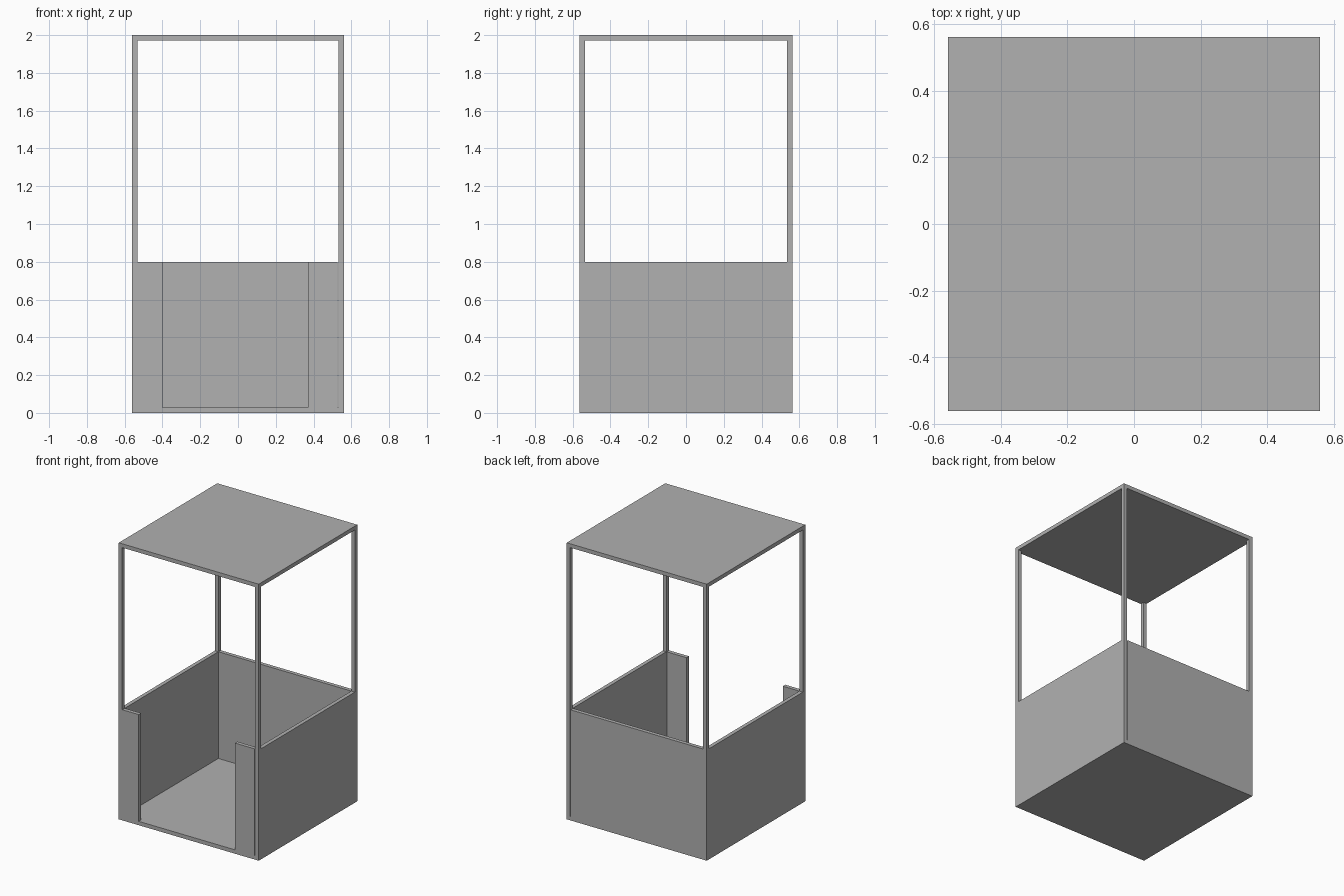
import bpy

cube = bpy.data.objects.get("Cube")
if cube:
    bpy.data.objects.remove(cube, do_unlink=True)

X, Y, H = 0.56, 0.563, 2.0      # half width, half depth, height
T = 0.028                       # panel and post thickness
RAIL = 0.8                      # top of the low walls
GAP = 0.004                     # slit beside the left posts

grey = bpy.data.materials.new("plain grey")
grey.use_nodes = True
grey.diffuse_color = (0.44, 0.44, 0.44, 1)
grey.node_tree.nodes["Principled BSDF"].inputs["Base Color"].default_value = (0.44, 0.44, 0.44, 1)


def box(name, low, high):
    """Box between two opposite corners."""
    centre = [(a + b) / 2 for a, b in zip(low, high)]
    bpy.ops.mesh.primitive_cube_add(size=1, location=centre)
    ob = bpy.context.object
    ob.name = name
    ob.scale = [b - a for a, b in zip(low, high)]
    bpy.ops.object.transform_apply(location=False, rotation=False, scale=True)
    ob.data.materials.append(grey)
    return ob


# Floor and roof
box("floor", (-X, -Y, 0), (X, Y, T))
box("roof", (-X, -Y, H - T), (X, Y, H))

# Side walls, with corner posts rising from them to the roof
for side, x in (("right", -X), ("left", X - T)):
    box(side + "_wall", (x, -Y, T), (x + T, Y, RAIL))
    for end, y in (("front", -Y), ("back", Y - T)):
        box(f"{end}_{side}_post", (x, y, RAIL), (x + T, y + T, H - T))

# Back wall, stopping just short of the left post
inner_left = X - T - GAP
box("back_wall", (-X + T, Y - T, T), (inner_left, Y, RAIL))

# Front panels either side of the doorway
box("front_right_panel", (-X + T, -Y, T), (-0.4, -Y + T, RAIL))
box("front_left_panel", (0.37, -Y, T), (inner_left, -Y + T, RAIL))
